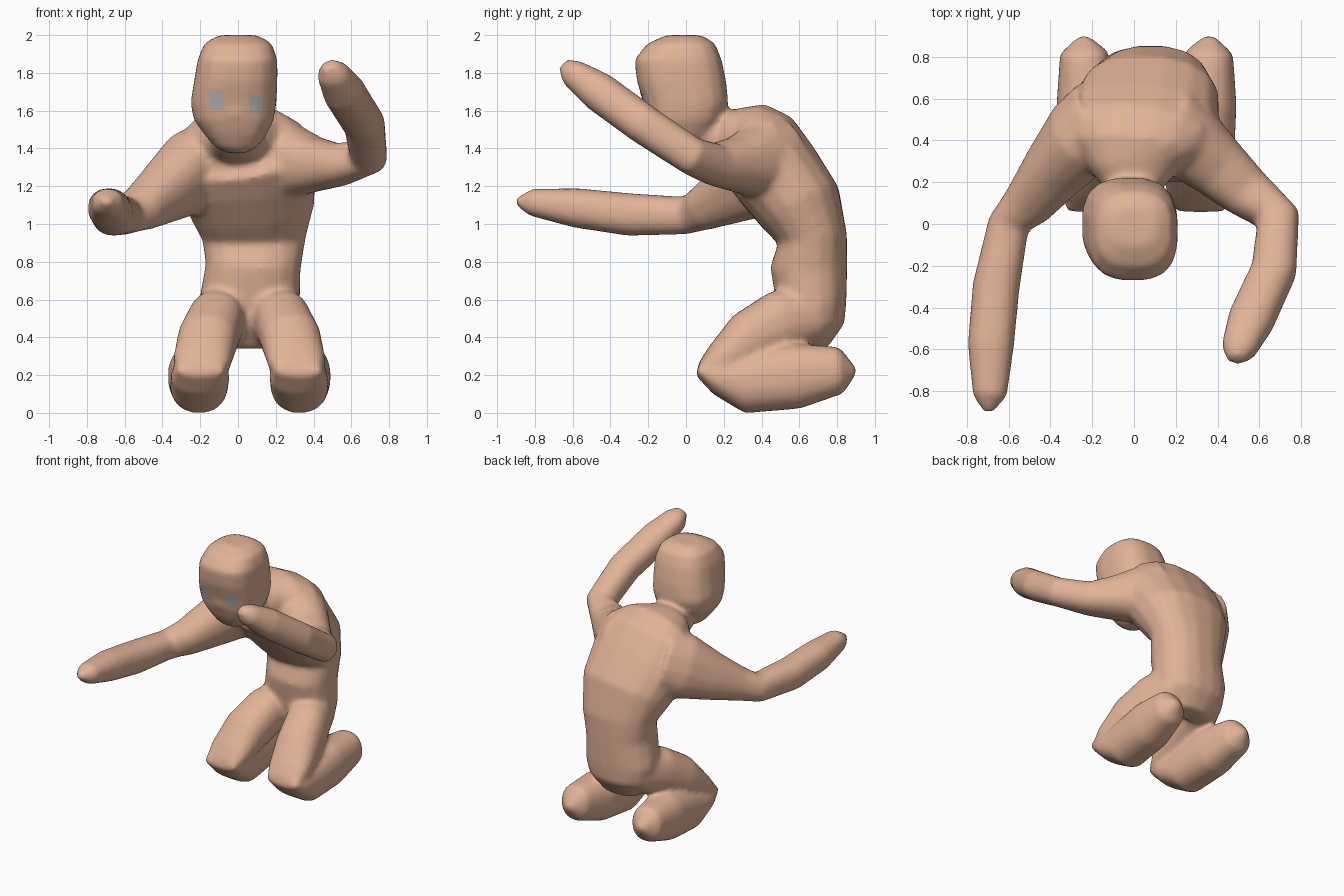
import bpy, bmesh, math
from mathutils import Vector

SIDES = 16
GROW = 0.006  # makes up for the softening


def material(name, rgb):
    m = bpy.data.materials.new(name)
    m.diffuse_color = (*rgb, 1)
    return m


def loft(bm, rings, boxy=2.3, tangent=None):
    """Closed tube through rings (x, y, z, half width, half depth)."""
    pts = [Vector(r[:3]) for r in rings]
    loops = []
    for i, (p, r) in enumerate(zip(pts, rings)):
        t = tangent or (pts[min(i + 1, len(pts) - 1)] - pts[max(i - 1, 0)]).normalized()
        side = (Vector((1, 0, 0)) - t * t.x).normalized()
        deep = t.cross(side)
        loop = []
        for k in range(SIDES):
            a = 2 * math.pi * (k + 0.5) / SIDES
            c, s = math.cos(a), math.sin(a)
            u = math.copysign(abs(c) ** (2 / boxy), c) * (r[3] + GROW)
            v = math.copysign(abs(s) ** (2 / boxy), s) * (r[4] + GROW)
            loop.append(bm.verts.new(p + side * u + deep * v))
        loops.append(loop)
    for a, b in zip(loops, loops[1:]):
        for k in range(SIDES):
            n = (k + 1) % SIDES
            bm.faces.new((a[k], a[n], b[n], b[k]))
    bm.faces.new(loops[0][::-1])
    bm.faces.new(loops[-1])


skin = material("skin", (0.76, 0.45, 0.31))
eye_grey = material("eye_grey", (0.48, 0.48, 0.48))
bm = bmesh.new()

# Curled torso
loft(bm, [(.06, .67, .34, .13, .07), (.06, .67, .47, .24, .165), (.06, .665, .57, .265, .18),
          (.08, .65, .77, .248, .20), (.085, .67, .92, .27, .18), (.075, .605, 1.09, .33, .225),
          (.04, .475, 1.27, .37, .24), (.02, .38, 1.40, .36, .24), (.0, .32, 1.45, .29, .205),
          (.0, .26, 1.47, .21, .145), (.0, .19, 1.48, .15, .11)])

# Neck
loft(bm, [(0, .30, 1.43, .17, .13), (-.01, .14, 1.47, .13, .11), (-.02, .0, 1.56, .12, .10)])

# Head: horizontal slices given as x range, y range, z
head = [(-.04, .03, -.08, .02, 1.375), (-.11, .09, -.12, .06, 1.40), (-.17, .145, -.165, .13, 1.47),
        (-.23, .185, -.20, .19, 1.55), (-.248, .20, -.22, .22, 1.64), (-.23, .205, -.255, .21, 1.75),
        (-.21, .205, -.27, .185, 1.87), (-.175, .175, -.20, .15, 1.955), (-.10, .10, -.10, .08, 2.0)]
loft(bm, [((a + b) / 2, (c + d) / 2, z, (b - a) / 2, (d - c) / 2) for a, b, c, d, z in head],
     2.7, Vector((0, 0, 1)))

# Nose
loft(bm, [(-.01, -.20, 1.68, .02, .015), (-.01, -.195, 1.58, .045, .02), (-.01, -.16, 1.52, .03, .02)],
     2, Vector((0, 0, -1)))

# Reaching arm
loft(bm, [(-.14, .50, 1.32, .20, .22), (-.26, .41, 1.27, .175, .225), (-.39, .25, 1.17, .145, .165),
          (-.51, .095, 1.085, .115, .115), (-.60, .0, 1.045, .095, .095), (-.66, -.30, 1.05, .108, .108),
          (-.685, -.58, 1.085, .106, .10), (-.69, -.82, 1.115, .077, .067), (-.70, -.90, 1.12, .02, .015)])

# Raised arm
loft(bm, [(.14, .48, 1.36, .20, .20), (.27, .39, 1.33, .175, .195), (.41, .265, 1.315, .145, .14),
          (.54, .15, 1.315, .12, .107), (.69, .03, 1.36, .10, .095), (.67, -.22, 1.525, .105, .10),
          (.56, -.46, 1.70, .107, .10), (.50, -.60, 1.80, .08, .07), (.48, -.65, 1.845, .035, .03)])

# Folded legs, mirrored about the pelvis centre
for s in (-1, 1):
    thigh = [(.12, .68, .53, .13, .15), (.175, .50, .485, .145, .16), (.22, .33, .39, .155, .145),
             (.25, .17, .275, .15, .085), (.26, .08, .235, .12, .025)]
    shin = [(.26, .06, .23, .12, .025), (.26, .17, .19, .15, .09), (.265, .31, .16, .15, .158),
            (.28, .58, .195, .147, .17), (.30, .82, .225, .11, .12), (.30, .90, .22, .02, .015)]
    for path in (thigh, shin):
        loft(bm, [(.06 + s * x, y, z, w, d) for x, y, z, w, d in path])

bmesh.ops.recalc_face_normals(bm, faces=bm.faces)
mesh = bpy.data.meshes.new("body")
bm.to_mesh(mesh)
bm.free()
body = bpy.data.objects.new("body", mesh)
bpy.context.collection.objects.link(body)
mesh.materials.append(skin)

# Fuse the parts into one soft skin
fuse = body.modifiers.new("fuse", 'REMESH')
fuse.mode = 'VOXEL'
fuse.voxel_size = 0.016
fuse.use_smooth_shade = True
soften = body.modifiers.new("soften", 'SMOOTH')
soften.factor = 0.5
soften.iterations = 14

# Eyes: small patches laid on the face
for name, x, z in (("left_eye", -.115, 1.655), ("right_eye", .095, 1.635)):
    bpy.ops.mesh.primitive_grid_add(x_subdivisions=4, y_subdivisions=5, size=1,
                                    location=(x, -.5, z), rotation=(math.pi / 2, 0, 0))
    eye = bpy.context.object
    eye.name = name
    eye.scale = (.07, .10, 1)
    bpy.ops.object.transform_apply(location=True, rotation=True, scale=True)
    eye.data.materials.append(eye_grey)
    wrap = eye.modifiers.new("lay_on_face", 'SHRINKWRAP')
    wrap.target = body
    wrap.wrap_method = 'PROJECT'
    wrap.use_project_y = True
    wrap.use_positive_direction = True
    wrap.offset = 0.004
    bpy.ops.object.shade_smooth()
